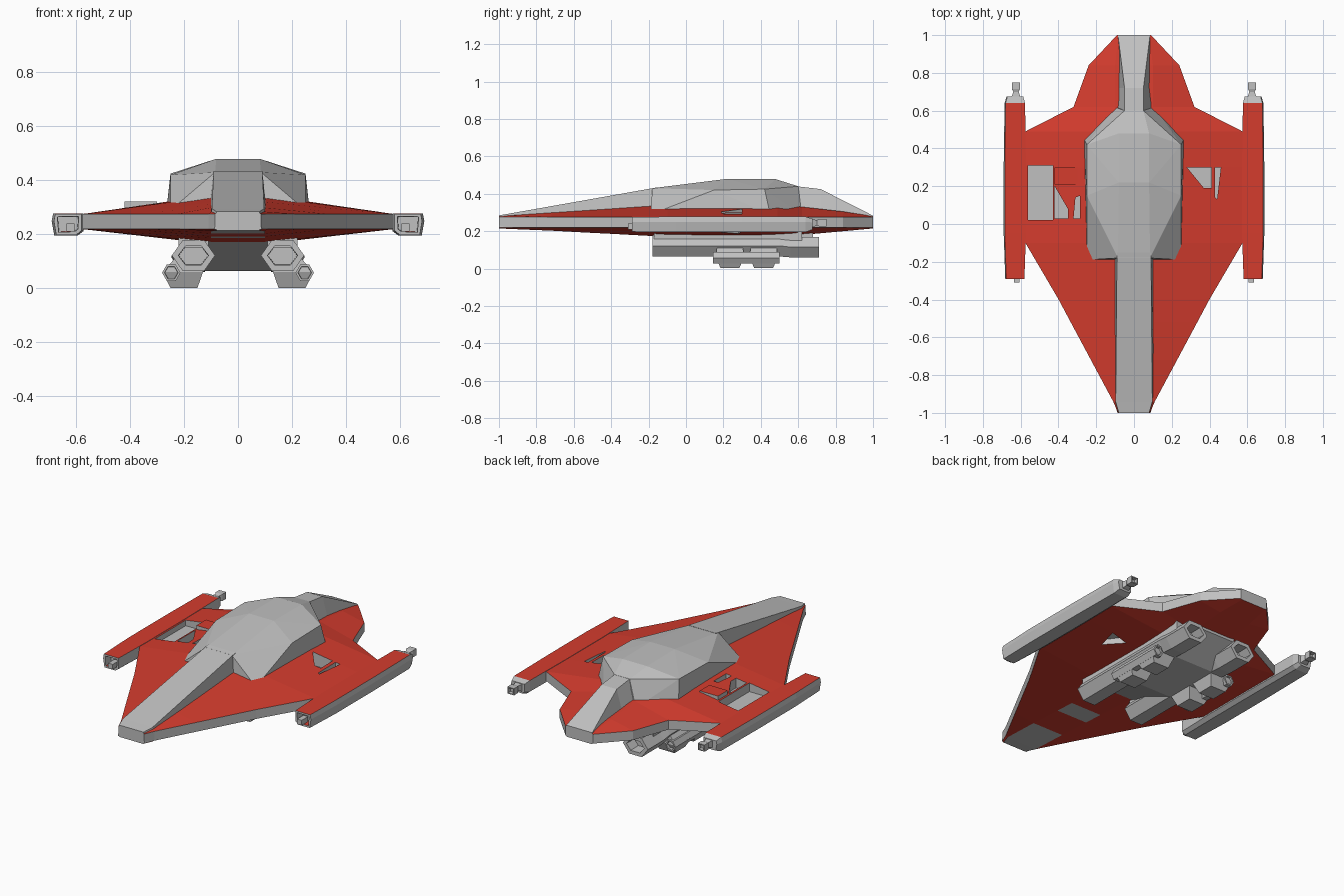
import bpy, bmesh, math
from mathutils import Vector

if "Cube" in bpy.data.objects:
    bpy.data.objects.remove(bpy.data.objects["Cube"])


def material(name, rgb):
    m = bpy.data.materials.new(name)
    m.diffuse_color = (*rgb, 1)
    m.use_nodes = True
    m.node_tree.nodes["Principled BSDF"].inputs["Base Color"].default_value = m.diffuse_color
    return m


RED = material("hull red", (0.66, 0.045, 0.027))
GREY = material("panel grey", (0.53, 0.53, 0.53))


def finish(name, bm, rule=None, mirror=False):
    """Turn a bmesh into an object; rule(face) is True where the face is red."""
    bmesh.ops.recalc_face_normals(bm, faces=bm.faces)
    bm.normal_update()
    for f in bm.faces:
        f.material_index = 0 if rule and rule(f) else 1
    me = bpy.data.meshes.new(name)
    bm.to_mesh(me)
    bm.free()
    me.materials.append(RED)
    me.materials.append(GREY)
    ob = bpy.data.objects.new(name, me)
    bpy.context.collection.objects.link(ob)
    if mirror:
        ob.modifiers.new("mirror", 'MIRROR')
    return ob


def loft(name, rings, rule=None, mirror=False, hollow=(), rim=0.015, depth=0.05):
    """Skin equal-length rings; hollow lists the ends (0, 1) to open up."""
    bm = bmesh.new()
    vs = [[bm.verts.new(p) for p in r] for r in rings]
    n = len(vs[0])
    for a, b in zip(vs, vs[1:]):
        for i in range(n):
            j = (i + 1) % n
            bm.faces.new((a[i], a[j], b[j], b[i]))
    caps = [bm.faces.new(vs[0]), bm.faces.new(vs[-1])]
    bmesh.ops.recalc_face_normals(bm, faces=bm.faces)
    bm.normal_update()
    for k in hollow:
        bmesh.ops.inset_region(bm, faces=[caps[k]], thickness=rim)
        nrm = caps[k].normal.copy()
        inner = bmesh.ops.inset_region(bm, faces=[caps[k]], thickness=0.002)
        bmesh.ops.translate(bm, verts=caps[k].verts, vec=-nrm * depth)
    return finish(name, bm, rule, mirror)


def section(y, pts):
    return [(x, y, z) for x, z in pts]


def solid(name, pts, rule=None, mirror=False, both=False):
    """Convex solid around a few points."""
    bm = bmesh.new()
    for x, y, z in pts:
        bm.verts.new((x, y, z))
        if both:
            bm.verts.new((-x, y, z))
    r = bmesh.ops.convex_hull(bm, input=bm.verts)
    junk = {g for g in r["geom_interior"] + r["geom_unused"] if isinstance(g, bmesh.types.BMVert)}
    bmesh.ops.delete(bm, geom=list(junk), context='VERTS')
    bmesh.ops.dissolve_limit(bm, angle_limit=0.01, verts=bm.verts, edges=bm.edges)
    return finish(name, bm, rule, mirror)


def box(name, x, y, z, rule=None, mirror=False):
    return solid(name, [(a, b, c) for a in x for b in y for c in z], rule, mirror)


# Main wing hull: y, half width, centre top, centre bottom
stations = [(-1, .085, .28, .215), (-.94, .11, .284, .212), (-.72, .228, .299, .203),
            (-.52, .335, .312, .192), (-.40, .399, .32, .186), (-.10, .575, .34, .17),
            (.30, .58, .345, .165), (.49, .575, .34, .172), (.62, .32, .33, .18),
            (.84, .24, .305, .2), (1, .09, .28, .215)]
rings = []
for y, w, zt, zb in stations:
    c = min(.1, w * .9)
    half = [(c, zt), (w, .275), (w, .22), (c, zb)]
    rings.append(section(y, half + [(-x, z) for x, z in reversed(half)]))


def hull_red(f):
    c = f.calc_center_median()
    patch = f.normal.z < 0 and abs(c.x) < .01 and (c.y < -.72 or -.52 < c.y < -.40)
    return abs(f.normal.z) > .5 and not patch


hull = loft("wing_hull", rings, hull_red)

# Recesses cut into the wing: outline, floor, top
recesses = [([(-.56, .02), (-.43, .02), (-.43, .31), (-.56, .31)], .245, .4),
            ([(-.42, .03), (-.35, .03), (-.35, .08), (-.42, .2)], .25, .4),
            ([(-.32, .03), (-.285, .03), (-.285, .15), (-.31, .14)], .26, .4),
            ([(.28, .30), (.41, .30), (.41, .19), (.37, .19)], .24, .4),
            ([(.43, .30), (.46, .30), (.44, .13), (.43, .14)], .24, .4),
            ([(.29, .28), (.40, .30), (.37, .17)], .1, .225)]
bm = bmesh.new()
for outline, z0, z1 in recesses:
    base = bm.faces.new([bm.verts.new((x, y, z0)) for x, y in outline])
    up = bmesh.ops.extrude_face_region(bm, geom=[base])["geom"]
    bmesh.ops.translate(bm, verts=[v for v in up if isinstance(v, bmesh.types.BMVert)],
                        vec=(0, 0, z1 - z0))
cutter = finish("recess_cutter", bm)
cutter.hide_render = True
cutter.display_type = 'WIRE'
cut = hull.modifiers.new("recesses", 'BOOLEAN')
cut.operation = 'DIFFERENCE'
cut.solver = 'EXACT'
cut.object = cutter
# Apply the cut, then drop the cutter
deps = bpy.context.evaluated_depsgraph_get()
cut_mesh = bpy.data.meshes.new_from_object(hull.evaluated_get(deps))
hull.modifiers.clear()
hull.data = cut_mesh
bpy.data.objects.remove(cutter)

# Small raised hatch beside the left recess
box("wing_hatch", (-.42, -.30), (.21, .30), (.29, .322), lambda f: f.normal.z > .5)


# Spine: y, bottom half width, top half width, bottom z, top z
def spine(name, rows, hollow=()):
    return loft(name, [section(y, [(-b, z0), (b, z0), (t, z1), (-t, z1)])
                       for y, b, t, z0, z1 in rows], hollow=hollow, rim=.012, depth=.02)


spine("front_spine", [(-1, .087, .08, .218, .285), (-.94, .108, .097, .235, .295),
                      (-.15, .11, .09, .25, .435)], hollow=(0,))
spine("rear_spine", [(.55, .125, .05, .25, .445), (.72, .10, .05, .25, .425),
                     (1, .09, .085, .225, .283)])

# Canopy body
solid("canopy", [(.085, -.18, .43), (.08, .22, .48), (.08, .48, .478), (.05, .60, .44),
                 (.25, -.19, .29), (.265, .45, .29), (.105, .62, .29),
                 (.25, .15, .42), (.25, .42, .425)], both=True)

# Wing-tip pods with red tops
pod = [(.572, .278), (.684, .278), (.69, .25), (.68, .195), (.595, .195), (.572, .212)]


def taper(sx, sz):
    return [(.63 + (x - .63) * sx, .24 + (z - .24) * sz) for x, z in pod]


loft("wing_tip_pod", [section(-.29, taper(.86, .95)), section(-.05, pod), section(.3, pod),
                      section(.64, taper(.92, 1)), section(.675, taper(.75, .7))],
     lambda f: f.normal.z > .8 and f.calc_center_median().y < .64, True, hollow=(0,), rim=.014)
box("pod_front_nozzle", (.605, .635), (-.31, -.25), (.21, .24), mirror=True)
loft("pod_tail_gun", [section(y, [(.625 - w, z), (.625 + w, z), (.625 + w, z + h), (.625 - w, z + h)])
                      for y, w, z, h in [(.66, .028, .215, .05), (.70, .014, .23, .03),
                                         (.715, .022, .225, .04), (.75, .022, .225, .04)]],
     mirror=True, hollow=(1,), rim=.008, depth=.02)


# Hexagonal belly engines
def hexagon(cx, cz, rx, rz):
    return [(cx + rx * math.cos(math.radians(a)), cz + rz * math.sin(math.radians(a)) / .866)
            for a in range(0, 360, 60)]


loft("belly_engine", [section(-.18, hexagon(.165, .122, .08, .057)),
                      section(.50, hexagon(.165, .122, .08, .057)),
                      section(.56, hexagon(.165, .115, .082, .055)),
                      section(.71, hexagon(.165, .115, .082, .055))],
     mirror=True, hollow=(0, 1), rim=.024, depth=.07)
box("engine_mount", (.11, .22), (-.17, .62), (.15, .22), mirror=True)

# Sloped belly between the engines
solid("belly_block", [(.13, -.17, .18), (.13, .15, .065), (.13, .50, .065),
                      (.13, .68, .17), (.13, -.17, .22), (.13, .68, .22)], both=True)

# Two hanging thrusters below each engine
for i, y in enumerate((.235, .415)):
    solid(f"hanging_thruster_{i + 1}",
          [(x, y + d, z) for x0, x1, h, z in [(.13, .235, .07, .11), (.13, .28, .075, .06),
                                             (.15, .25, .05, .002)]
           for x in (x0, x1) for d in (-h, h)], mirror=True)
loft("thruster_nozzle", [section(y, hexagon(.247, .058, .034, .03)) for y in (.145, .50)],
     mirror=True, hollow=(0, 1), rim=.009, depth=.03)
